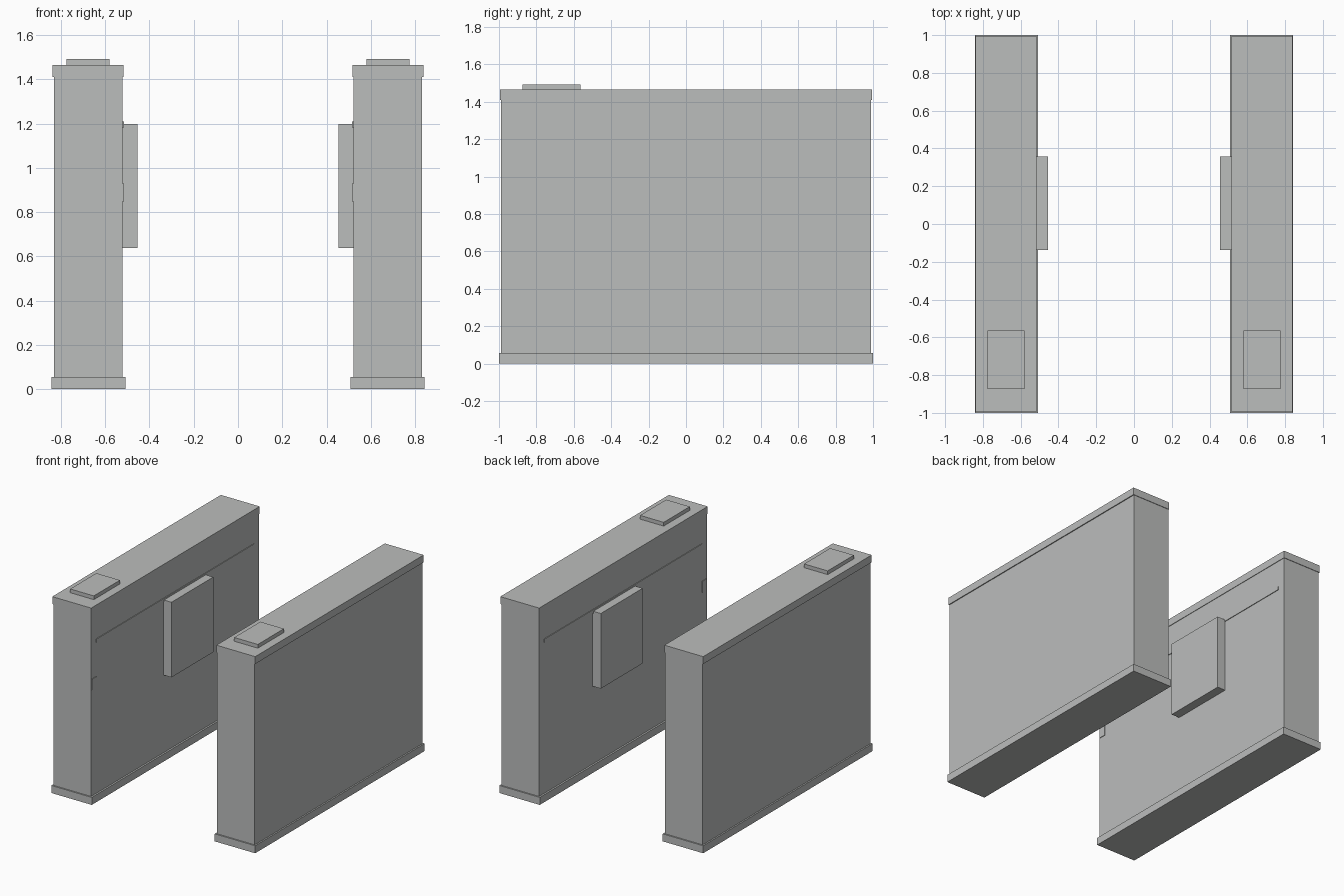
import bpy
import bmesh

cube = bpy.data.objects.get("Cube")
if cube:
    bpy.data.objects.remove(cube, do_unlink=True)

# Single painted metal colour
metal = bpy.data.materials.new("light_grey_metal")
metal.use_nodes = True
GREY = (0.5, 0.51, 0.505, 1)
metal.diffuse_color = GREY
metal.node_tree.nodes["Principled BSDF"].inputs["Base Color"].default_value = GREY


def box(name, x, y, z):
    """Flat-shaded box spanning the given (low, high) ranges."""
    bm = bmesh.new()
    bmesh.ops.create_cube(bm, size=1)
    for v in bm.verts:
        v.co = [r[0] if c < 0 else r[1] for c, r in zip(v.co, (x, y, z))]
    bmesh.ops.recalc_face_normals(bm, faces=bm.faces)
    mesh = bpy.data.meshes.new(name)
    bm.to_mesh(mesh)
    bm.free()
    mesh.materials.append(metal)
    obj = bpy.data.objects.new(name, mesh)
    bpy.context.collection.objects.link(obj)


# Parts of the left cabinet: name, x range, y range, z range
PARTS = [
    ("base_plinth", (0.508, 0.842), (-1, 1), (0, 0.056)),
    ("cabinet_body", (0.521, 0.831), (-0.99, 0.99), (0.056, 1.41)),
    ("top_cap", (0.517, 0.838), (-0.994, 0.994), (1.41, 1.465)),
    ("reader_pad", (0.58, 0.775), (-0.873, -0.565), (1.465, 1.493)),
    ("barrier_flap", (0.454, 0.521), (-0.137, 0.357), (0.637, 1.198)),
    ("light_strip", (0.516, 0.521), (-0.93, 0.93), (1.183, 1.21)),
    ("sensor", (0.516, 0.521), (-0.985, -0.93), (0.848, 0.93)),
]

# Mirror every part to make the facing right cabinet
for name, x, y, z in PARTS:
    box("left_" + name, x, y, z)
    box("right_" + name, (-x[1], -x[0]), y, z)
